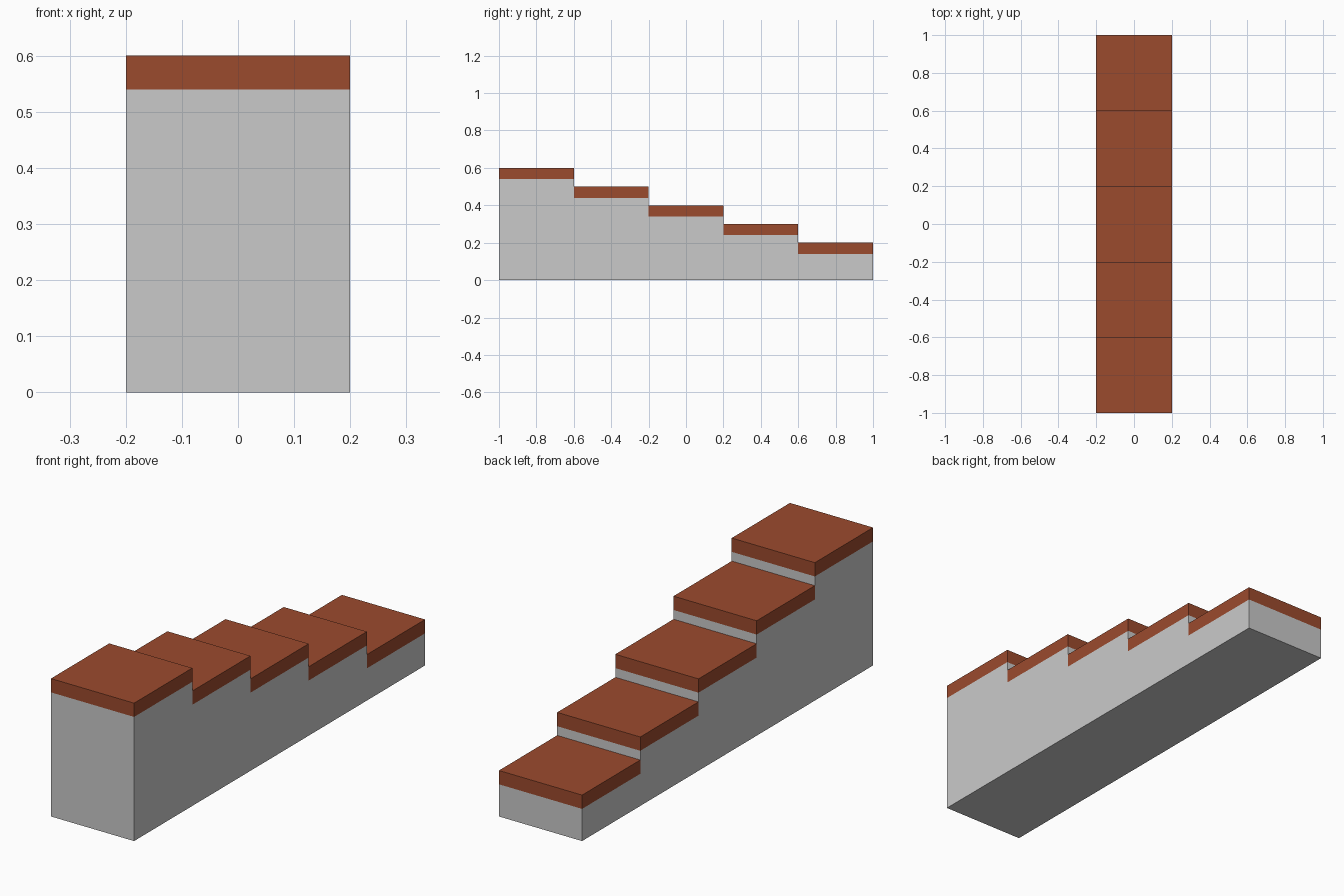
import bpy, bmesh

if "Cube" in bpy.data.objects:
    bpy.data.objects.remove(bpy.data.objects["Cube"])

STEPS, DEPTH, RISE, LOW, HALF_W, BAND = 5, 0.4, 0.1, 0.2, 0.2, 0.06


def material(name, color):
    m = bpy.data.materials.new(name)
    m.diffuse_color = (*color, 1)
    m.use_nodes = True
    m.node_tree.nodes["Principled BSDF"].inputs["Base Color"].default_value = m.diffuse_color
    return m


bm = bmesh.new()


def quad(points, mat):
    f = bm.faces.new([bm.verts.new(p) for p in points])
    f.material_index = mat


def wall(y, z0, z1, mat, back):
    # upright face across the full width
    pts = [(-HALF_W, y, z0), (HALF_W, y, z0), (HALF_W, y, z1), (-HALF_W, y, z1)]
    quad(pts[::-1] if back else pts, mat)


tops = [LOW + RISE * (STEPS - 1 - i) for i in range(STEPS)]
for i, top in enumerate(tops):
    y0, y1 = -1 + i * DEPTH, -1 + (i + 1) * DEPTH
    edge = top - BAND
    # sides: grey below, red band on top
    for z0, z1, mat in ((0, edge, 0), (edge, top, 1)):
        for x in (-HALF_W, HALF_W):
            pts = [(x, y0, z0), (x, y1, z0), (x, y1, z1), (x, y0, z1)]
            quad(pts if x > 0 else pts[::-1], mat)
    # tread and underside
    for z, mat in ((top, 1), (0, 0)):
        pts = [(-HALF_W, y0, z), (HALF_W, y0, z), (HALF_W, y1, z), (-HALF_W, y1, z)]
        quad(pts if z > 0 else pts[::-1], mat)
    # riser down to the next step (or the ground)
    base = tops[i + 1] if i + 1 < STEPS else 0
    wall(y1, base, edge, 0, True)
    wall(y1, edge, top, 1, True)

# tall front end
wall(-1, 0, tops[0] - BAND, 0, False)
wall(-1, tops[0] - BAND, tops[0], 1, False)

bmesh.ops.remove_doubles(bm, verts=bm.verts[:], dist=1e-4)
mesh = bpy.data.meshes.new("staircase")
bm.to_mesh(mesh)
bm.free()
mesh.materials.append(material("light grey", (0.59, 0.59, 0.59)))
mesh.materials.append(material("brick red", (0.33, 0.069, 0.027)))
bpy.context.collection.objects.link(bpy.data.objects.new("staircase", mesh))
